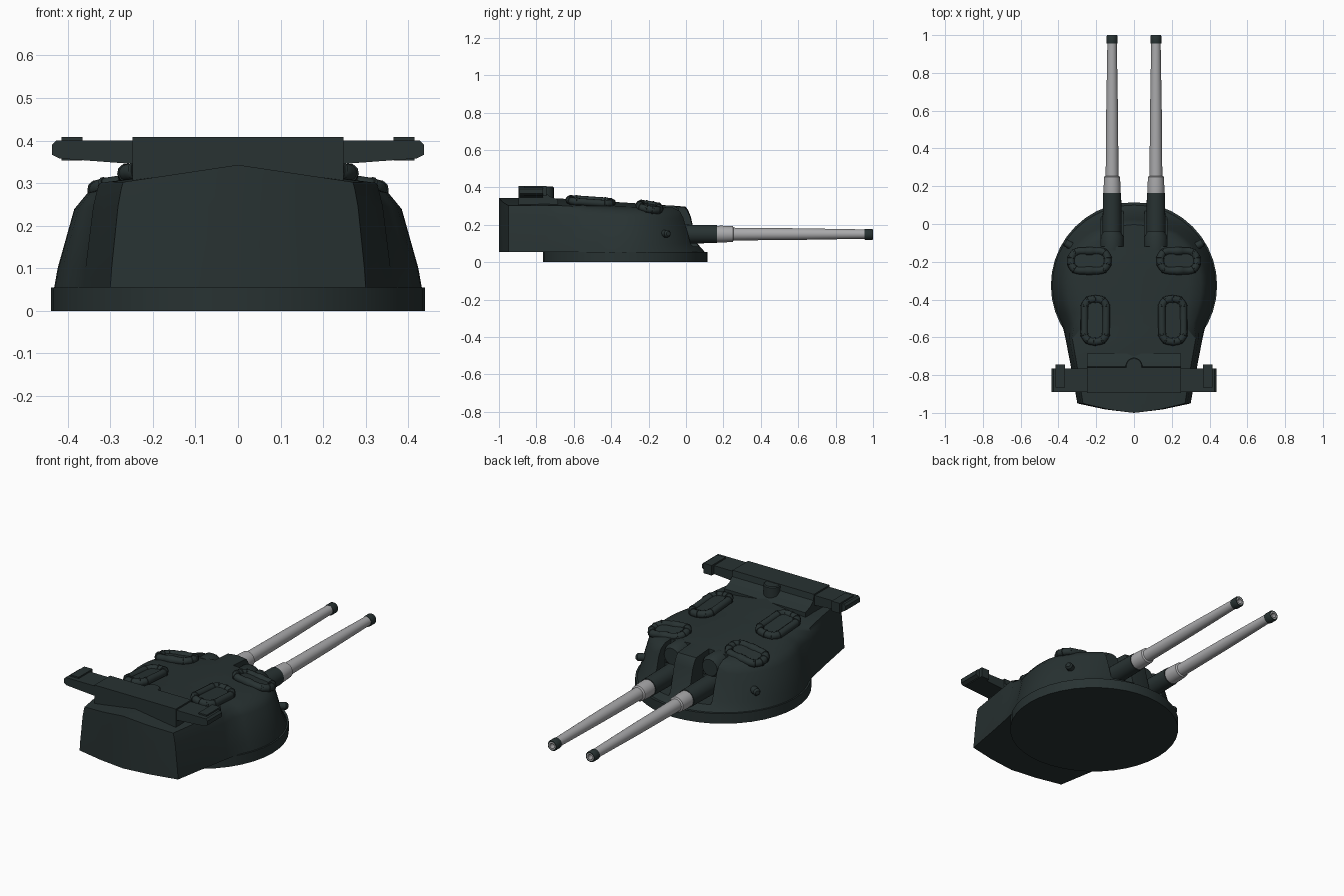
import bpy, bmesh, math
from mathutils import Vector, Matrix

cube = bpy.data.objects.get("Cube")
if cube:
    bpy.data.objects.remove(cube, do_unlink=True)


def material(name, rgb):
    m = bpy.data.materials.new(name)
    m.use_nodes = True
    m.diffuse_color = (*rgb, 1)
    bsdf = m.node_tree.nodes["Principled BSDF"]
    bsdf.inputs["Base Color"].default_value = (*rgb, 1)
    bsdf.inputs["Roughness"].default_value = 0.7
    return m


DARK = material("dark_green_grey", (0.021, 0.032, 0.032))
STEEL = material("light_steel", (0.40, 0.40, 0.41))


def finish(bm, name, mat=DARK, smooth=35):
    bmesh.ops.remove_doubles(bm, verts=bm.verts, dist=0.0004)
    bmesh.ops.dissolve_degenerate(bm, edges=bm.edges, dist=0.0001)
    bmesh.ops.recalc_face_normals(bm, faces=bm.faces)
    me = bpy.data.meshes.new(name)
    bm.to_mesh(me)
    bm.free()
    me.materials.append(mat)
    ob = bpy.data.objects.new(name, me)
    bpy.context.collection.objects.link(ob)
    if smooth:
        bpy.ops.object.select_all(action="DESELECT")
        ob.select_set(True)
        bpy.context.view_layer.objects.active = ob
        bpy.ops.object.shade_smooth_by_angle(angle=math.radians(smooth))
    return ob


def grid(bm, rows, close_rows=False, close_cols=False):
    vs = [[bm.verts.new(p) for p in r] for r in rows]
    n, m = len(vs), len(vs[0])
    for i in range(n if close_rows else n - 1):
        for j in range(m if close_cols else m - 1):
            a, b = vs[i], vs[(i + 1) % n]
            bm.faces.new((a[j], a[(j + 1) % m], b[(j + 1) % m], b[j]))


def lathe(name, profile, loc, mat=DARK, axis=Vector((0, 1, 0)), sides=24):
    """Revolve (distance, radius) pairs around an axis."""
    bm = bmesh.new()
    rows = [[(r * math.cos(t), r * math.sin(t), d) for d, r in profile]
            for t in (2 * math.pi * k / sides for k in range(sides))]
    grid(bm, rows, close_rows=True)
    turn = axis.to_track_quat("Z", "Y").to_matrix().to_4x4()
    bm.transform(Matrix.Translation(loc) @ turn)
    return finish(bm, name, mat)


def box(name, lo, hi, smooth=0):
    bm = bmesh.new()
    bmesh.ops.create_cube(bm, size=1)
    lo, hi = Vector(lo), Vector(hi)
    bm.transform(Matrix.Translation((lo + hi) / 2) @ Matrix.Diagonal((*(hi - lo), 1)))
    return finish(bm, name, smooth=smooth)


def extrude(name, points, offset):
    """Extrude a flat outline of 3D points."""
    bm = bmesh.new()
    face = bm.faces.new([bm.verts.new(p) for p in points])
    out = bmesh.ops.extrude_face_region(bm, geom=[face])
    bmesh.ops.translate(bm, vec=offset,
                        verts=[g for g in out["geom"] if isinstance(g, bmesh.types.BMVert)])
    return finish(bm, name, smooth=0)


# Turret house: half cross-sections at stations round the plan, mirrored
CY = -0.325
BASE_Z = 0.055


def ridge(y):
    return 0.343 - 0.046 * max(0, min(1, (y + 0.7) / 0.7))


def roof_z(x, y):
    slope = 0.15 - 0.09 * max(0, min(1, (y + 0.9) / 0.7))
    return ridge(y) - slope * abs(x)


def station(plan):
    """plan(rx, ry, tail) gives x, y for one level of the hull."""
    levels = [(0.432, 0.425, 1.0), (0.424, 0.385, 0.99), (0.385, 0.35, 0.94),
              (0.355, 0.335, 0.915), (0.29, 0.322, 0.9)]
    pts = [plan(*lv) for lv in levels]
    top = [roof_z(*p) for p in pts]
    heights = [BASE_Z, 0.10, min(0.245, top[2] - 0.05), top[3] - 0.016, top[4]]
    column = [(x, y, z) for (x, y), z in zip(pts, heights)]
    return [(0, pts[0][1], BASE_Z)] + column + [(0, pts[4][1], ridge(pts[4][1]))]


bm = bmesh.new()
tail = [(0, -1.0), (0.15, -0.982), (0.3, -0.95), (0.335, -0.75), (0.362, -0.61)]
rows = [station(lambda rx, ry, s, p=p: (p[0] * s, p[1])) for p in tail]
ARC = 16
for k in range(ARC + 1):
    a = math.radians(-28 + 118 * k / ARC)
    c = 0 if k == ARC else math.cos(a)
    rows.append(station(lambda rx, ry, s, a=a, c=c:
                        (rx * c, CY + (ry if a > 0 else 0.425) * math.sin(a))))
grid(bm, rows)
bmesh.ops.remove_doubles(bm, verts=bm.verts, dist=0.0004)
half = bm.faces[:] + bm.edges[:] + bm.verts[:]
bmesh.ops.mirror(bm, geom=half, matrix=Matrix(), axis="X", merge_dist=0.0005)
hull = finish(bm, "turret_house")

# Open gun slots in the front of the house
GUN_X, GUN_Z = 0.116, 0.15
for side in (-1, 1):
    x = side * GUN_X
    cutter = box("gun_slot_cutter", (x - 0.06, -0.12, 0.085), (x + 0.06, 0.3, 0.5))
    cutter.hide_render = True
    cutter.hide_viewport = True
    cutter.display_type = "WIRE"
    mod = hull.modifiers.new("gun_slot", "BOOLEAN")
    mod.operation = "DIFFERENCE"
    mod.object = cutter

# Turntable ring
lathe("turntable_ring", [(0, 0), (0, 0.44), (BASE_Z, 0.44), (BASE_Z, 0)],
      (0, CY, 0), axis=Vector((0, 0, 1)), sides=40)


def raft(name, loc, w, l, tilt_x, tilt_y):
    """Lashed life raft: banded tube round a rounded rectangle, with a floor."""
    tube, cr = 0.020, 0.045
    hw, hl = w / 2 - tube, l / 2 - tube
    path = []
    for q in range(4):
        cx = (hw - cr) * (1 if q in (0, 3) else -1)
        cy = (hl - cr) * (1 if q < 2 else -1)
        for s in range(5):
            a = math.pi / 2 * (q + s / 4)
            path.append((cx + cr * math.cos(a), cy + cr * math.sin(a), a))
    bands = []
    n = len(path)
    for i, (x, y, a) in enumerate(path):
        x2, y2, a2 = path[(i + 1) % n]
        a2 = a2 if i < n - 1 else a2 + 2 * math.pi
        for f, r in ((0, 1), (0.3, 1), (0.34, 1.14), (0.66, 1.14), (0.7, 1)):
            wide = r if i % 2 == 0 else 1
            bands.append((x + (x2 - x) * f, y + (y2 - y) * f, a + (a2 - a) * f, wide * tube))
    bm = bmesh.new()
    ring = [2 * math.pi * k / 10 for k in range(10)]
    grid(bm, [[(x + r * math.cos(t) * math.cos(a), y + r * math.cos(t) * math.sin(a),
                r * math.sin(t)) for t in ring] for x, y, a, r in bands], True, True)
    for z in (-0.008, 0.006):
        bm.faces.new([bm.verts.new((x, y, z)) for x, y, a in path])
    up = Vector((-tilt_x, -tilt_y, 1)).normalized()
    right = Vector((1, 0, tilt_x)).normalized()
    rot = Matrix((right, up.cross(right), up)).transposed().to_4x4()
    bm.transform(Matrix.Translation(loc) @ rot)
    finish(bm, name, smooth=50)


for side, tag in ((1, "left"), (-1, "right")):
    raft("front_raft_" + tag, (side * 0.236, -0.195, 0.295), 0.235, 0.145, -side * 0.13, -0.16)
    raft("rear_raft_" + tag, (side * 0.205, -0.51, 0.325), 0.155, 0.265, -side * 0.12, -0.07)

    # Guns
    x = side * GUN_X
    at = (x, 0, GUN_Z)
    lathe("gun_sleeve_" + tag, [(-0.13, 0), (-0.13, 0.052), (0.165, 0.048), (0.165, 0)], at)
    lathe("gun_barrel_" + tag, [(0.16, 0), (0.16, 0.044), (0.19, 0.045), (0.25, 0.042),
                                (0.255, 0.034), (0.6, 0.031), (0.958, 0.025), (0.958, 0)],
          at, STEEL)
    tip = (x, 0, GUN_Z - 0.002)
    lathe("muzzle_band_" + tag, [(0.955, 0.01), (0.955, 0.028), (0.962, 0.029),
                                 (0.995, 0.029), (1.0, 0.026), (1.0, 0.021)], tip)
    lathe("muzzle_liner_" + tag, [(0.97, 0.021), (1.0, 0.021), (1.0, 0.014), (0.97, 0.014)],
          tip, STEEL)
    lathe("gun_bore_" + tag, [(0.97, 0.016), (0.972, 0)], tip)

    # Arched blast cover behind each gun, with raised ribs
    lathe("blast_cover_" + tag, [(-0.14, 0), (-0.14, 0.06), (-0.065, 0.06), (-0.04, 0.045),
                                 (-0.04, 0)], (x, 0, 0.243))
    box("cover_filler_" + tag, (x - 0.06, -0.13, 0.085), (x + 0.06, -0.07, 0.245))
    for k in range(4):
        rx = x - 0.045 + 0.03 * k
        box("cover_rib_" + tag, (rx - 0.005, -0.125, 0.19), (rx + 0.005, -0.055, 0.255))

    # Side lamp
    out = Vector((side * 0.85, 0.5, 0)).normalized()
    lathe("side_lamp_" + tag, [(-0.03, 0), (-0.03, 0.02), (0.012, 0.02), (0.022, 0.012),
                               (0.024, 0)], (side * 0.352, -0.105, 0.152), axis=out, sides=14)

    # Rangefinder arm and end lens housing
    arm = [(0.245, 0.345), (0.42, 0.358), (0.437, 0.367), (0.437, 0.39),
           (0.427, 0.40), (0.245, 0.40)]
    extrude("rangefinder_arm_" + tag, [(side * px, -0.89, pz) for px, pz in arm], (0, 0.125, 0))
    lo, hi = sorted((side * 0.365, side * 0.415))
    box("lens_housing_" + tag, (lo, -0.865, 0.353), (hi, -0.745, 0.408))

# Rangefinder body with sloping fairing, and its central sight
body = [(-0.895, 0.28), (-0.895, 0.408), (-0.76, 0.408), (-0.755, 0.375),
        (-0.73, 0.352), (-0.685, 0.335), (-0.685, 0.28)]
extrude("rangefinder_body", [(-0.248, y, z) for y, z in body], (0.496, 0, 0))
lathe("rangefinder_sight", [(0.33, 0), (0.33, 0.045), (0.4, 0.045), (0.405, 0.04), (0.405, 0)],
      (0, -0.752, 0), axis=Vector((0, 0, 1)), sides=20)
